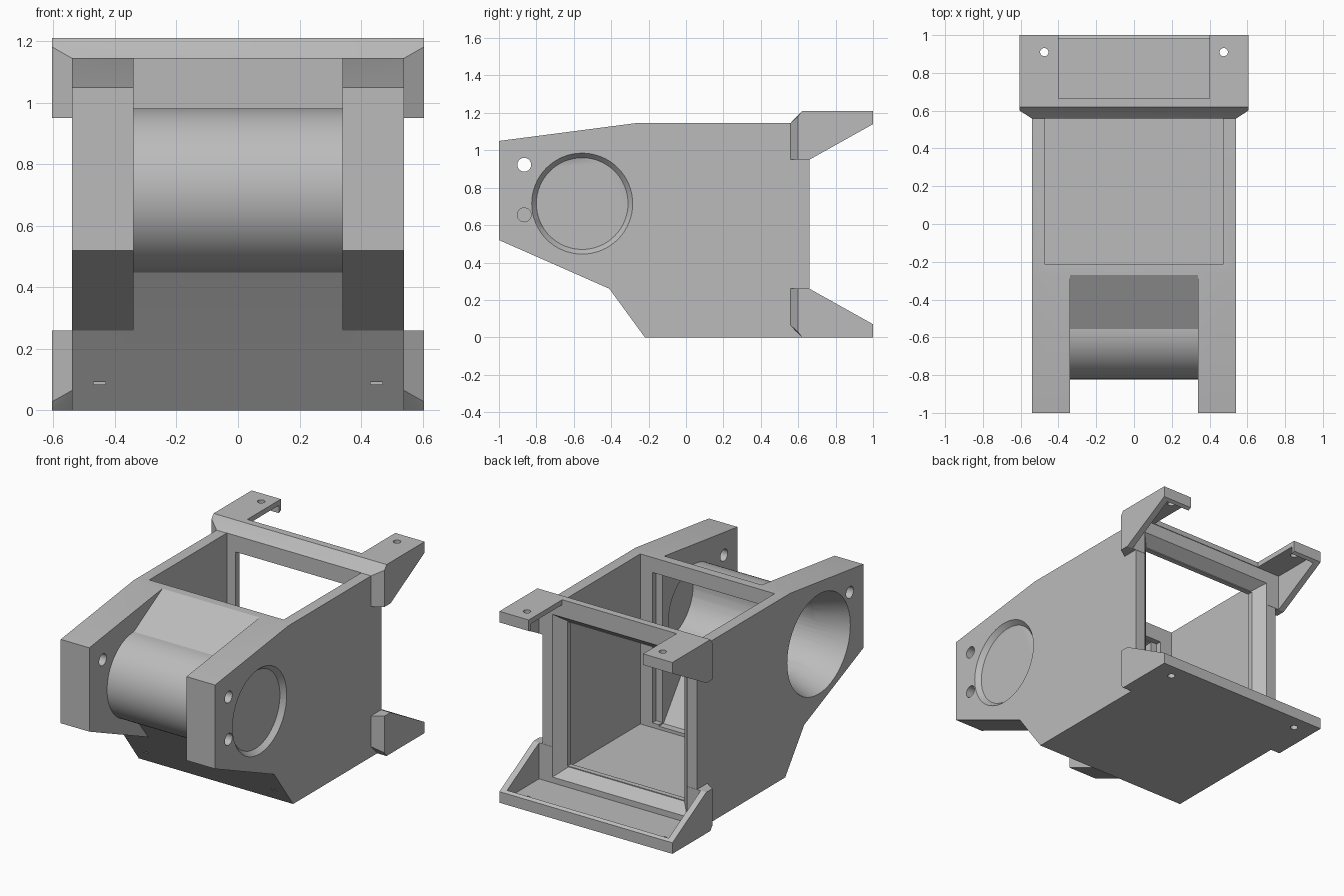
import bpy, bmesh, math
from mathutils import Matrix, Vector

if "Cube" in bpy.data.objects:
    bpy.data.objects.remove(bpy.data.objects["Cube"])

grey = bpy.data.materials.new("plain_grey")
grey.use_nodes = True
COLOUR = (0.5, 0.5, 0.5, 1)
grey.diffuse_color = COLOUR
grey.node_tree.nodes["Principled BSDF"].inputs["Base Color"].default_value = COLOUR

H = 1.21                     # overall height
BORE_Y, BORE_Z = -0.555, 0.715


def finish(bm, name):
    bmesh.ops.recalc_face_normals(bm, faces=bm.faces)
    mesh = bpy.data.meshes.new(name)
    bm.to_mesh(mesh)
    bm.free()
    mesh.materials.append(grey)
    ob = bpy.data.objects.new(name, mesh)
    bpy.context.collection.objects.link(ob)
    return ob


def prism(name, profile, x0, x1):
    """Extrude a (y, z) profile along x."""
    bm = bmesh.new()
    face = bm.faces.new([bm.verts.new((x0, y, z)) for y, z in profile])
    out = bmesh.ops.extrude_face_region(bm, geom=[face])
    moved = [v for v in out["geom"] if isinstance(v, bmesh.types.BMVert)]
    bmesh.ops.translate(bm, verts=moved, vec=(x1 - x0, 0, 0))
    return finish(bm, name)


def box(name, x0, x1, y0, y1, z0, z1):
    return prism(name, [(y0, z0), (y1, z0), (y1, z1), (y0, z1)], x0, x1)


def hull(name, points):
    bm = bmesh.new()
    for p in points:
        bm.verts.new(p)
    bmesh.ops.convex_hull(bm, input=bm.verts)
    bmesh.ops.dissolve_limit(bm, angle_limit=0.01, verts=bm.verts, edges=bm.edges)
    return finish(bm, name)


def cone(name, axis, start, end, r0, r1, sides=64):
    """Round cutter from start to end along the axis letter."""
    a, b = Vector(start), Vector(end)
    turn = {"X": Matrix.Rotation(math.pi / 2, 4, "Y"), "Z": Matrix.Identity(4),
            "Y": Matrix.Rotation(-math.pi / 2, 4, "X")}[axis]
    bm = bmesh.new()
    bmesh.ops.create_cone(bm, cap_ends=True, segments=sides, radius1=r0, radius2=r1,
                          depth=(b - a).length,
                          matrix=Matrix.Translation((a + b) / 2) @ turn)
    return finish(bm, name)


def combine(target, tool, operation="DIFFERENCE"):
    mod = target.modifiers.new("cut", "BOOLEAN")
    mod.operation, mod.solver, mod.object = operation, "EXACT", tool
    bpy.context.view_layer.update()
    graph = bpy.context.evaluated_depsgraph_get()
    mesh = bpy.data.meshes.new_from_object(target.evaluated_get(graph))
    target.modifiers.clear()
    target.data = mesh
    bpy.data.objects.remove(tool)


# Main body with its side outline
body = prism("housing", [(-1, 1.05), (-0.27, 1.145), (0.66, 1.145), (0.66, 0),
                         (-0.22, 0), (-0.41, 0.26), (-1, 0.52)], -0.54, 0.54)

# Gap between the two arms, leaving a round barrel and its sloping roof
arc = [(BORE_Y - 0.267 * math.sin(t), BORE_Z + 0.267 * math.cos(t))
       for t in (math.pi * i / 32 for i in range(33))]
combine(body, prism("gap", [(-0.27, 1.145)] + arc +
                    [(-0.41, 0.26), (-0.6, 0.15), (-1.2, 0.15), (-1.2, 1.3), (-0.27, 1.3)],
                    -0.34, 0.34))


# Rear flanges, the upper one mirrored from the lower one
def flip(z, upper):
    return H - z if upper else z


for upper in (False, True):
    pts = []
    for s in (-1, 1):
        pts += [(s * 0.605, y, flip(z, upper)) for y, z in
                ((0.6, 0.26), (0.66, 0.26), (1, 0.07), (1, 0), (0.62, 0), (0.6, 0.028))]
        pts += [(s * 0.54, 0.558, flip(z, upper)) for z in (0.26, 0.065)]
    flange = hull("flange", pts)
    lo, hi = sorted((flip(0.032, upper), flip(0.4, upper)))
    combine(flange, box("pocket", -0.565, 0.565, 0.661, 0.98, lo, hi))
    if upper:
        combine(flange, box("tab_gap", -0.4, 0.4, 0.665, 1.1, 0.8, 1.4))
    combine(body, flange, "UNION")

# Main chamber, open at the top
combine(body, box("chamber", -0.47, 0.47, -0.215, 0.563, 0.07, 1.146))
combine(body, box("top_clear", -0.47, 0.47, -0.215, 0.556, 1.1, 1.3))

# Rear window with a bevelled edge
combine(body, box("rear_window", -0.41, 0.41, 0.5, 0.7, 0.13, 1.04))
combine(body, hull("rear_bevel", [(s * w, y, z) for s in (-1, 1) for w, y, lo, hi in
                                  ((0.405, 0.595, 0.125, 1.045), (0.475, 0.665, 0.065, 1.1))
                                  for z in (lo, hi)]))

# Front window and passage into the barrel
combine(body, box("front_window", -0.385, 0.385, -0.25, -0.2, 0.1, 1.05))
combine(body, prism("passage", [(-0.2, 1.045), (-0.29, 1.045), (-0.55, 0.95), (-0.55, 0.48),
                                (-0.26, 0.09), (-0.2, 0.09)], -0.34, 0.34))

# Cross bore: straight, flared on one side and chamfered on the other
for x0, x1, r0, r1 in ((-0.4, 0.6, 0.245, 0.245), (-0.56, -0.34, 0.322, 0.245),
                       (0.51, 0.57, 0.245, 0.295)):
    combine(body, cone("bore", "X", (x0, BORE_Y, BORE_Z), (x1, BORE_Y, BORE_Z), r0, r1))

# Pin holes in the arms
for x0, z in ((-0.6, 0.923), (0.3, 0.655)):
    combine(body, cone("pin_hole", "X", (x0, -0.865, z), (0.6, -0.865, z), 0.037, 0.037, 32))

# Screw holes in the flanges and small openings in the lower front slope
for s in (-1, 1):
    combine(body, cone("screw_hole", "Z", (s * 0.475, 0.91, -0.1), (s * 0.475, 0.91, 1.3),
                       0.022, 0.022, 24))
    combine(body, box("slot", s * 0.45 - 0.02, s * 0.45 + 0.02, -0.4, -0.24, 0.085, 0.092))

bpy.ops.object.select_all(action="DESELECT")
body.select_set(True)
bpy.context.view_layer.objects.active = body
bpy.ops.object.shade_smooth_by_angle(angle=math.radians(25))
